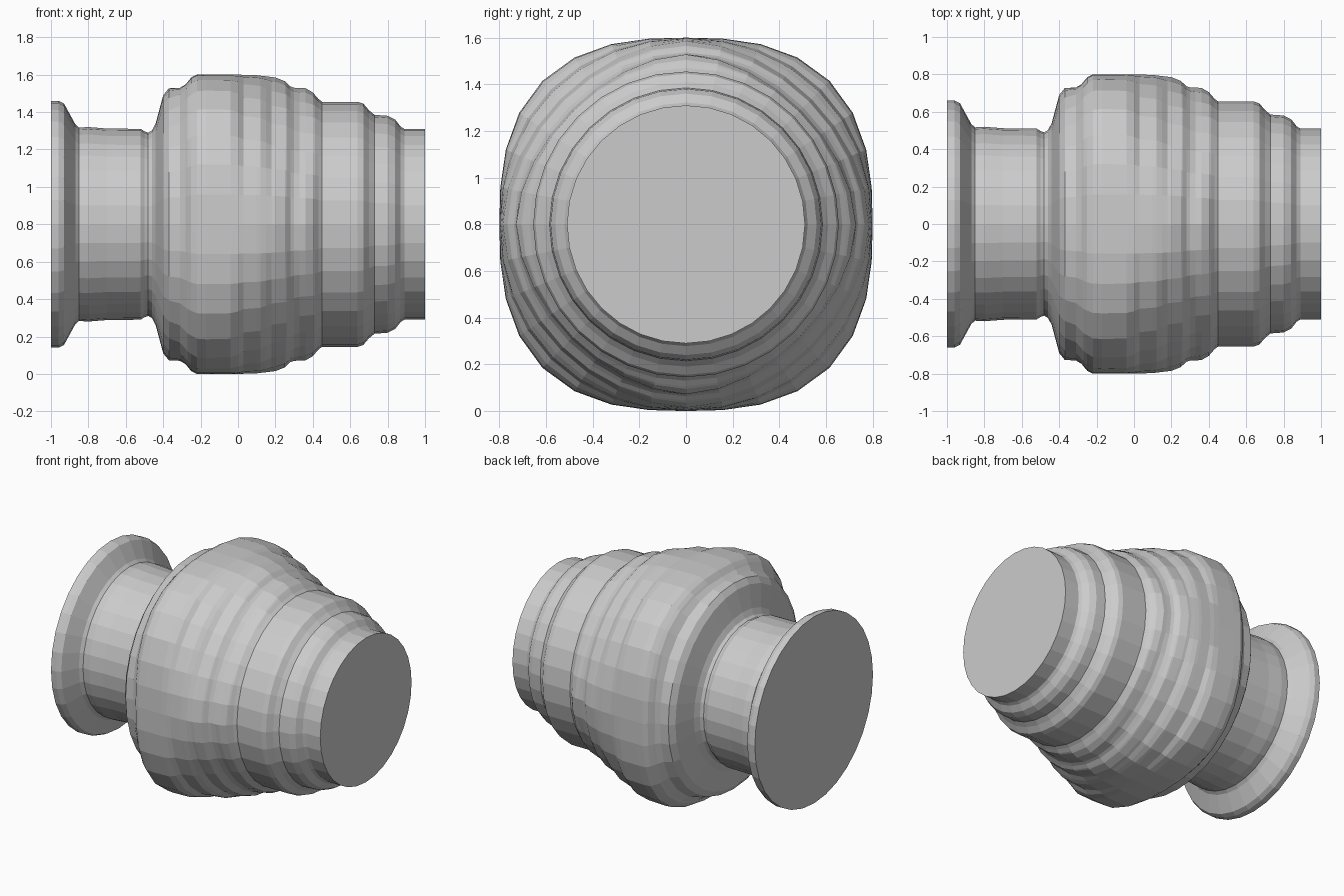
import bpy, bmesh, math

if "Cube" in bpy.data.objects:
    bpy.data.objects.remove(bpy.data.objects["Cube"])

SIDES = 32
AXIS_Z = 0.8

# Profile along x in the upright direction: (position, radius)
profile = [
    (-1, .66), (-.96, .66), (-.93, .645), (-.9, .59), (-.87, .535), (-.85, .517),
    (-.8, .52), (-.7, .512), (-.52, .51), (-.5, .497), (-.48, .49), (-.46, .502),
    (-.44, .54), (-.42, .615), (-.4, .69), (-.37, .727), (-.31, .73), (-.28, .748),
    (-.25, .785), (-.22, .8), (0, .8), (.1, .797), (.2, .785),
    (.25, .765), (.28, .737), (.3, .73), (.36, .728), (.4, .705), (.43, .67),
    (.45, .655), (.64, .655), (.67, .645), (.7, .61), (.73, .585), (.8, .58),
    (.84, .56), (.87, .522), (.89, .51), (1, .51)]
# Profile along the diagonals, where the widest section bulges and steps down sooner
diagonal = [
    (-.42, .615), (-.4, .69), (-.37, .733), (-.31, .765), (-.27, .825), (-.22, .865),
    (-.17, .87), (-.04, .865), (0, .845), (.03, .818), (.12, .805), (.15, .785),
    (.18, .76), (.26, .745), (.3, .71), (.33, .695), (.41, .685), (.45, .655)]


def radius_at(table, x):
    for (x0, r0), (x1, r1) in zip(table, table[1:]):
        if x0 <= x <= x1:
            return r0 + (r1 - r0) * (x - x0) / (x1 - x0)


def ring(bm, x):
    r = radius_at(profile, x)
    d = radius_at(diagonal, x) or r
    n = 1 / (.5 - math.log2(d / r))      # superellipse passing through r and d
    verts = []
    for i in range(SIDES):
        a = 2 * math.pi * i / SIDES
        c, s = math.cos(a), math.sin(a)
        k = r / (abs(c) ** n + abs(s) ** n) ** (1 / n)
        verts.append(bm.verts.new((x, k * c, AXIS_Z + k * s)))
    return verts


# Stepped, turned body with flared flange and flat caps
bm = bmesh.new()
xs = sorted({p[0] for p in profile + diagonal})
rings = [ring(bm, x) for x in xs]
for a, b in zip(rings, rings[1:]):
    for i in range(SIDES):
        j = (i + 1) % SIDES
        bm.faces.new((a[i], a[j], b[j], b[i]))
bm.faces.new(rings[0])
bm.faces.new(rings[-1])
bmesh.ops.recalc_face_normals(bm, faces=bm.faces)
mesh = bpy.data.meshes.new("turned_body")
bm.to_mesh(mesh)
bm.free()
body = bpy.data.objects.new("turned_body", mesh)
bpy.context.collection.objects.link(body)
